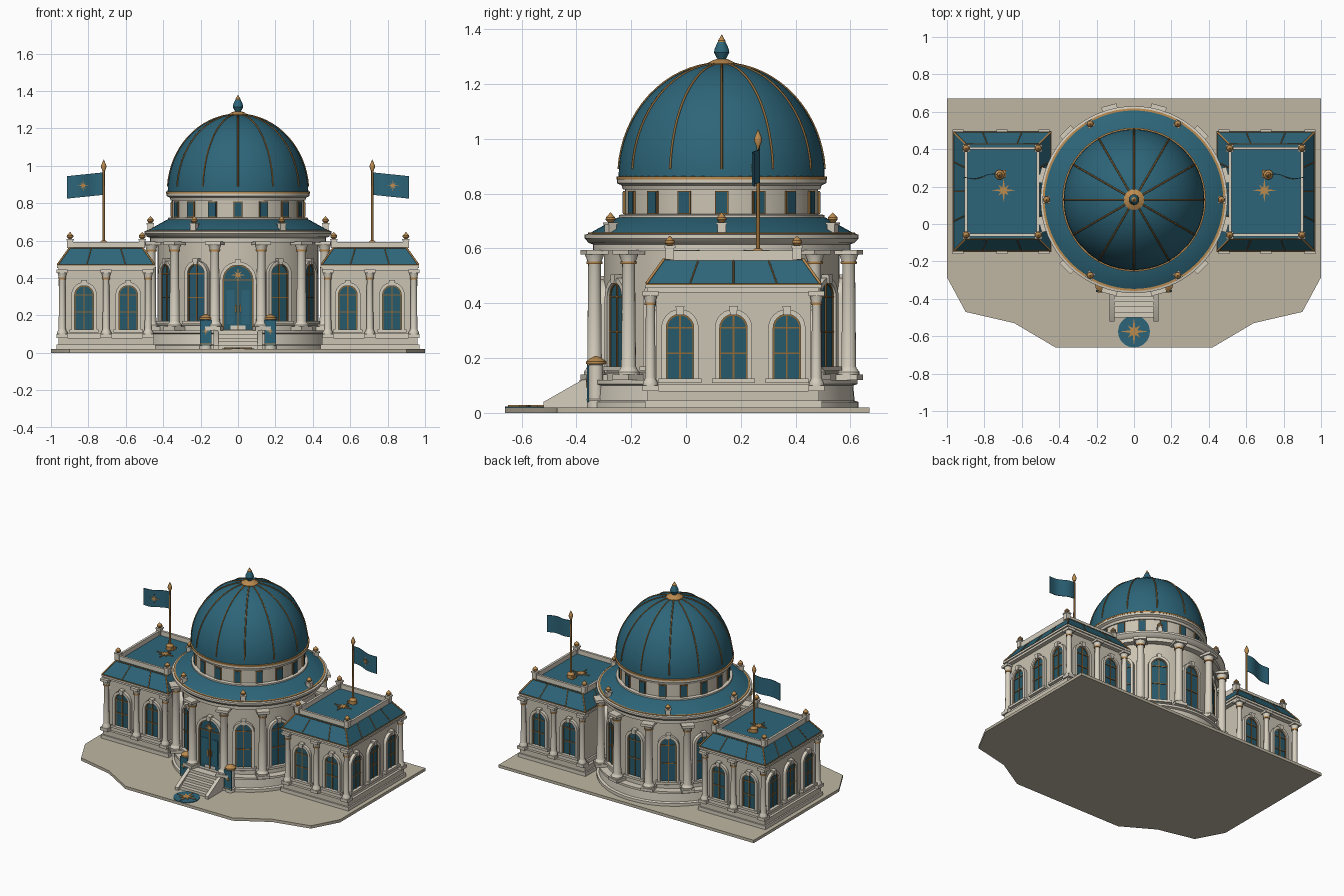
import bpy, bmesh
from math import sin, cos, pi, radians
from mathutils import Matrix, Vector

if "Cube" in bpy.data.objects:
    bpy.data.objects.remove(bpy.data.objects["Cube"])


def material(name, *rgb):
    m = bpy.data.materials.new(name)
    m.use_nodes = True
    m.diffuse_color = (*rgb, 1)
    m.node_tree.nodes["Principled BSDF"].inputs["Base Color"].default_value = (*rgb, 1)
    return m


PAVING = material("paving stone", 0.52, 0.47, 0.37)
WALL = material("wall stone", 0.60, 0.55, 0.45)
TRIM = material("pale trim stone", 0.67, 0.62, 0.52)
ROOF = material("teal roof", 0.026, 0.13, 0.19)
GLASS = material("teal glass", 0.02, 0.10, 0.15)
GOLD = material("gold", 0.50, 0.26, 0.08)
BRONZE = material("bronze", 0.27, 0.14, 0.04)
CY = 0.13  # rotunda centre in y


class Part:
    """Collects solids of several materials into one mesh object."""

    def __init__(self, name):
        self.name, self.bm, self.mats = name, bmesh.new(), []

    def face(self, verts, mat):
        if mat not in self.mats:
            self.mats.append(mat)
        self.bm.faces.new(verts).material_index = self.mats.index(mat)

    def loft(self, loops, mat, caps=True):
        rows = [[self.bm.verts.new(p) for p in loop] for loop in loops]
        n = len(rows[0])
        for a, b in zip(rows, rows[1:]):
            for i in range(n):
                j = (i + 1) % n
                self.face((a[i], a[j], b[j], b[i]), mat)
        if caps:
            self.face(rows[0][::-1], mat)
            self.face(rows[-1], mat)
        return self

    def prism(self, pts, y0, y1, mat):
        return self.loft([[(x, y, z) for x, z in pts] for y in (y0, y1)], mat)

    def slab(self, x0, x1, y0, y1, z0, z1, mat, inset=0):
        def rect(i, z):
            return [(x0 + i, y0 + i, z), (x1 - i, y0 + i, z), (x1 - i, y1 - i, z), (x0 + i, y1 - i, z)]
        return self.loft([rect(0, z0), rect(inset, z1)], mat)

    def lathe(self, profile, mat, segs=16):
        return self.loft([[(r * cos(2 * pi * i / segs), r * sin(2 * pi * i / segs), z)
                           for i in range(segs)] for r, z in profile], mat)

    def mesh(self):
        bmesh.ops.recalc_face_normals(self.bm, faces=self.bm.faces)
        for f in self.bm.faces:
            f.smooth = True
        for e in self.bm.edges:
            e.smooth = e.calc_face_angle(0) < 0.6
        me = bpy.data.meshes.new(self.name)
        self.bm.to_mesh(me)
        self.bm.free()
        for m in self.mats:
            me.materials.append(m)
        return me

    def add(self, loc=(0, 0, 0), turn=0, tilt=0):
        return place(self.name, self.mesh(), loc, turn, tilt)


def place(name, me, loc, turn=0, tilt=0):
    ob = bpy.data.objects.new(name, me)
    ob.location, ob.rotation_euler = loc, (tilt, 0, turn)
    bpy.context.collection.objects.link(ob)
    return ob


def tube(name, points, r, mat):
    cu = bpy.data.curves.new(name, "CURVE")
    cu.dimensions, cu.bevel_depth, cu.bevel_resolution = "3D", r, 1
    sp = cu.splines.new("POLY")
    sp.points.add(len(points) - 1)
    for p, co in zip(sp.points, points):
        p.co = (*co, 1)
    cu.materials.append(mat)
    ob = bpy.data.objects.new(name, cu)
    bpy.context.collection.objects.link(ob)
    return ob


def ring_pos(r, a, z):
    return (r * sin(a), CY - r * cos(a), z)


def star_points(r, cx=0, cz=0):
    radii = (1, 0.26, 0.62, 0.26)
    return [(cx + r * radii[i % 4] * sin(i * pi / 8), cz + r * radii[i % 4] * cos(i * pi / 8)) for i in range(16)]


def arch(w, h, base=0):
    return [(-w, base)] + [(-w * cos(i * pi / 12), h - w + w * sin(i * pi / 12)) for i in range(13)] + [(w, base)]


def window_mesh(name, w, h, door=False):
    p, f = Part(name), 0.018
    p.prism(arch(w, h), -0.008, 0.02, GLASS)
    p.prism(arch(w + f, h + f) + arch(w, h)[::-1], -0.022, 0.02, TRIM)
    p.prism([(-0.012, h - 0.003), (-0.016, h + 0.03), (0.016, h + 0.03), (0.012, h - 0.003)], -0.03, 0.02, TRIM)
    p.slab(-w - 0.028, w + 0.028, -0.03, 0.02, -0.016, 0, TRIM)
    t = 0.003
    p.slab(-t, t, -0.013, 0, 0, h if not door else h - w, BRONZE)
    for z in ((h - w) * 0.5, h - w):
        if not (door and z < h - w):
            p.slab(-w, w, -0.013, 0, z - t, z + t, BRONZE)
    p.prism(arch(w, h) + arch(w - 0.005, h - 0.005)[::-1], -0.012, 0, BRONZE)
    if door:
        p.prism(star_points(0.042, 0, h - w + 0.026), -0.015, -0.005, GOLD)
        for s in (-1, 1):
            p.slab(s * 0.04 - 0.022, s * 0.04 + 0.022, -0.011, 0, 0.03, 0.21, ROOF)
            p.slab(s * 0.012 - 0.003, s * 0.012 + 0.003, -0.018, 0, 0.09, 0.13, GOLD)
    return p.mesh()


def column_mesh(name, r, h):
    p = Part(name)
    b = r * 1.55
    p.slab(-b, b, -b, b, 0, 0.02, TRIM)
    p.lathe([(r * 1.45, 0.02), (r * 1.45, 0.03), (r * 1.1, 0.042), (r, 0.05), (r * 0.86, h - 0.05),
             (r * 1.3, h - 0.018)], TRIM)
    p.lathe([(r * 1.08, h - 0.052), (r * 1.12, h - 0.042)], GOLD)
    p.slab(-b, b, -b, b, h - 0.018, h, TRIM)
    return p.mesh()


# Shared ornament: pedestal with a gold bud
urn = Part("urn")
urn.slab(-0.016, 0.016, -0.016, 0.016, 0, 0.045, TRIM).slab(-0.02, 0.02, -0.02, 0.02, 0.042, 0.05, TRIM)
urn.lathe([(0.009, 0.05), (0.018, 0.06), (0.017, 0.068), (0.006, 0.08), (0.001, 0.086)], GOLD, 12)
urn = urn.mesh()

# Forecourt slab
outline = [(1, 0.67), (1, -0.285), (0.9, -0.47), (0.64, -0.53), (0.42, -0.66)]
outline += [(-x, y) for x, y in outline[::-1]]
Part("forecourt").loft([[(x, y, z) for x, y in outline] for z in (0, 0.02)], PAVING).add()
Part("emblem_disc").lathe([(0.085, 0.015), (0.085, 0.024)], ROOF, 32).add((0, -0.575, 0))
Part("emblem_star").prism(star_points(0.075), -0.003, 0.003, GOLD).add((0, -0.575, 0.025), 0, -pi / 2)

# Rotunda body, stacked from turned profiles
rot = Part("rotunda")
rot.lathe([(0.50, 0.02), (0.50, 0.04), (0.485, 0.045), (0.48, 0.10), (0.495, 0.105), (0.495, 0.12)], TRIM, 64)
rot.lathe([(0.43, 0.11), (0.43, 0.60)], WALL, 64)
rot.lathe([(0.445, 0.12), (0.445, 0.145), (0.43, 0.15)], TRIM, 64)
rot.lathe([(0.47, 0.59), (0.47, 0.615), (0.485, 0.62), (0.50, 0.637), (0.50, 0.65), (0.48, 0.655)], TRIM, 64)
rot.lathe([(0.488, 0.65), (0.488, 0.657), (0.475, 0.658)], GOLD, 64)
rot.lathe([(0.482, 0.655), (0.38, 0.712), (0.36, 0.713)], ROOF, 64)
rot.lathe([(0.375, 0.70), (0.375, 0.722), (0.35, 0.725)], TRIM, 64)
rot.lathe([(0.352, 0.71), (0.352, 0.835)], WALL, 64)
rot.lathe([(0.36, 0.815), (0.365, 0.83), (0.382, 0.838), (0.382, 0.852), (0.37, 0.856)], TRIM, 64)
rot.lathe([(0.384, 0.852), (0.384, 0.862), (0.37, 0.864)], GOLD, 64)
rot.add((0, CY, 0))

# Dome, ribs and crowning finial
Part("dome").lathe([(0.376 * cos(i * pi / 40), 0.86 + 0.415 * sin(i * pi / 40)) for i in range(20)],
                   ROOF, 60).add((0, CY, 0))
for k in range(12):
    arc = [radians(4 + 5.2 * i) for i in range(17)]
    tube("dome_rib", [ring_pos(0.377 * cos(t), k * pi / 6, 0.86 + 0.416 * sin(t)) for t in arc], 0.0045, BRONZE)
finial = Part("dome_finial")
finial.lathe([(0.055, 1.262), (0.055, 1.274), (0.03, 1.287), (0.014, 1.292)], GOLD, 24)
finial.lathe([(0.014, 1.288), (0.028, 1.315), (0.025, 1.33), (0.012, 1.357)], ROOF, 16)
finial.lathe([(0.014, 1.352), (0.014, 1.358), (0.008, 1.366), (0.001, 1.38)], GOLD, 12)
finial.add((0, CY, 0))

# Rotunda columns, tall windows, doorway, drum windows and urns
column = column_mesh("rotunda_column", 0.027, 0.475)
tall = window_mesh("tall_window", 0.052, 0.305)
for k in range(12):
    place("rotunda_column", column, ring_pos(0.48, (k + 0.5) * pi / 6, 0.12), (k + 0.5) * pi / 6)
    if k not in (0, 3, 9):
        place("tall_window", tall, ring_pos(0.43, k * pi / 6, 0.17), k * pi / 6)
    if k % 2:
        place("roof_urn", urn, ring_pos(0.468, (k + 0.0) * pi / 6 if k in (3, 9) else k * pi / 6, 0.645), k * pi / 6)
place("front_door", window_mesh("front_door", 0.08, 0.345, True), ring_pos(0.435, 0, 0.125))
small = Part("drum_window")
small.slab(-0.025, 0.025, -0.007, 0.02, -0.005, 0.08, BRONZE)
small.slab(-0.02, 0.02, -0.009, 0.02, 0, 0.075, GLASS)
small = small.mesh()
for k in range(16):
    place("drum_window", small, ring_pos(0.352, k * pi / 8, 0.73), k * pi / 8)

# Entrance stairs with sloping cheek walls
stairs = Part("stairs")
for i in range(5):
    stairs.slab(-0.108, 0.108, -0.50 + i * 0.028, -0.33, 0.02, 0.04 + i * 0.02, TRIM)
for s in (-1, 1):
    loop = [(-0.52, 0.02), (-0.52, 0.04), (-0.37, 0.125), (-0.33, 0.125), (-0.33, 0.02)]
    stairs.loft([[(s * x, y, z) for y, z in loop] for x in (0.105, 0.13)], TRIM)
stairs.add()

# Banner posts beside the stairs
for s in (-1, 1):
    post = Part("banner_post")
    post.lathe([(0.034, 0.02), (0.034, 0.045), (0.026, 0.05), (0.026, 0.175), (0.03, 0.18)], TRIM)
    post.lathe([(0.036, 0.178), (0.036, 0.188), (0.02, 0.2), (0.004, 0.207)], GOLD)
    post.slab(-0.03, 0.03, -0.034, -0.026, 0.04, 0.175, ROOF)
    post.slab(-0.03, 0.03, -0.035, -0.026, 0.045, 0.05, GOLD)
    post.prism(star_points(0.022, 0, 0.115), -0.037, -0.03, GOLD)
    post.add((s * 0.172, -0.328, 0))

# Two side wings
wing_column = column_mesh("wing_column", 0.019, 0.365)
wing_window = window_mesh("wing_window", 0.05, 0.235)
WX, WY, HX, HY = 0.705, 0.173, 0.225, 0.283  # centre and half size of the walls


def wave(t):
    return -0.018 * t + 0.008 * sin(t * 7)


for s in (-1, 1):
    cx = s * WX
    wing = Part("wing")

    def tier(grow, z0, z1, mat, inset=0):
        wing.slab(-HX - grow, HX + grow, -HY - grow, HY + grow, z0, z1, mat, inset)

    tier(0.04, 0.02, 0.045, TRIM)
    tier(0.03, 0.045, 0.08, WALL)
    tier(0.012, 0.08, 0.105, TRIM)
    tier(0, 0.10, 0.45, WALL)
    tier(0.03, 0.44, 0.455, TRIM)
    tier(0.038, 0.455, 0.467, TRIM)
    tier(0.036, 0.467, 0.472, BRONZE)
    tier(0.034, 0.47, 0.56, ROOF, 0.063)
    # low parapet round the roof terrace
    px, py = 0.193, 0.232
    for q in (-1, 1):
        wing.slab(-px, px, q * py - 0.008, q * py + 0.008, 0.555, 0.592, TRIM)
        wing.slab(q * px - 0.008, q * px + 0.008, -py, py, 0.555, 0.592, TRIM)
    wing.prism([(-0.02, 0.555), (-0.02, 0.575), (0.02, 0.575), (0.02, 0.555)], 0.075, 0.115, GOLD)
    wing.add((cx, WY, 0))
    # gold hips and roof seams
    bx, by, tx, ty = HX + 0.034, HY + 0.034, HX - 0.029, HY - 0.029
    seams = []
    for a in (-1, 1):
        seams += [((a * bx, b * by), (a * tx, b * ty), 0.005, GOLD) for b in (-1, 1)]
        seams += [((a * bx, f * by), (a * tx, f * ty), 0.003, BRONZE) for f in (-0.5, 0, 0.5)]
        seams += [((f * bx, a * by), (f * tx, a * ty), 0.003, BRONZE) for f in (-0.4, 0.4)]
        place_y = WY + a * HY
        for x in (-0.225, 0, 0.235):
            place("wing_column", wing_column, (s * (WX + x), WY + a * (HY + 0.02), 0.08))
        for x in (-0.118, 0.118):
            place("wing_window", wing_window, (cx + x, place_y, 0.125), 0 if a < 0 else pi)
        for b in (-1, 1):
            place("parapet_urn", urn, (cx + a * px, WY + b * py, 0.56))
    for (x0, y0), (x1, y1), r, m in seams:
        tube("roof_seam", [(cx + x0, WY + y0, 0.472), (cx + x1, WY + y1, 0.56)], r, m)
    tube("roof_edge", [(cx + a * tx, WY + b * ty, 0.56) for a, b in
                       ((-1, -1), (1, -1), (1, 1), (-1, 1), (-1, -1))], 0.0035, BRONZE)
    for y in (-0.195, 0, 0.195):
        place("wing_window", wing_window, (s * (WX + HX), WY + y, 0.125), s * pi / 2)
    Part("roof_star").prism(star_points(0.065), -0.003, 0.003, GOLD).add((s * 0.697, 0.18, 0.563), 0, -pi / 2)
    # flagpole
    pole = Part("flagpole")
    pole.lathe([(0.026, 0.56), (0.026, 0.585), (0.012, 0.6)], GOLD)
    pole.lathe([(0.0075, 0.58), (0.006, 0.985)], BRONZE, 12)
    pole.lathe([(0.008, 0.975), (0.015, 0.995), (0.013, 1.005), (0.001, 1.033)], GOLD, 12)
    pole.add((s * 0.718, 0.263, 0))
    # waving flag with a star on its front
    flag = Part("flag")
    steps = [i / 14 for i in range(15)]
    flag.loft([[(s * 0.195 * t, wave(t) + d, z - 0.02 * t) for d, z in
                ((-0.002, 0.845), (0.002, 0.845), (0.002, 0.965), (-0.002, 0.965))] for t in steps], ROOF)
    flag.add((s * 0.718, 0.263, 0))
    pts = star_points(0.033, s * 0.11, 0.894)
    Part("flag_star").loft([[(x, wave(abs(x) / 0.195) + d, z) for x, z in pts]
                            for d in (-0.005, -0.001)], GOLD).add((s * 0.718, 0.263, 0))
